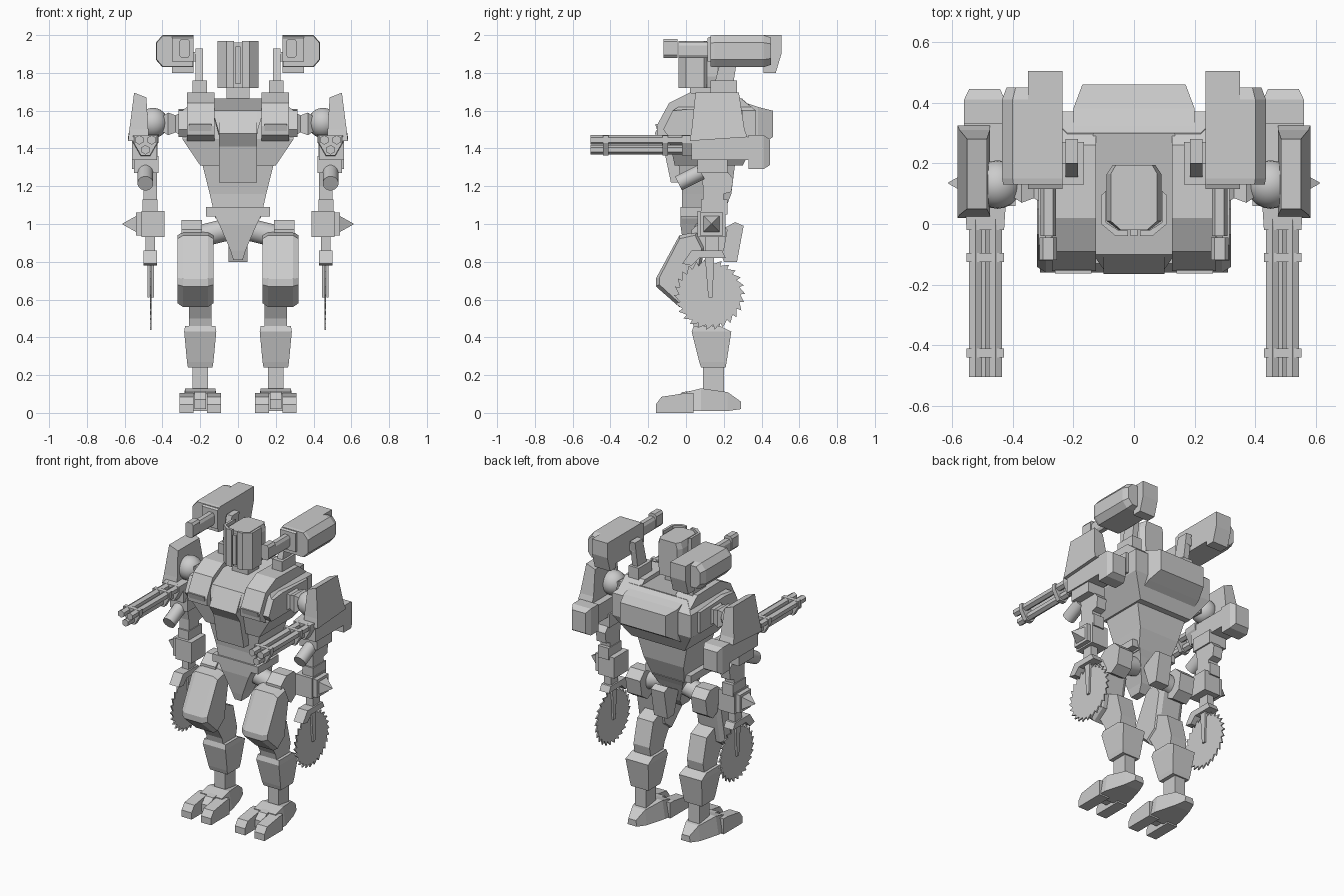
import bpy, bmesh, math
from mathutils import Vector

grey = bpy.data.materials.new("light_grey")
grey.diffuse_color = (0.6, 0.6, 0.6, 1)


def finish(name, bm, pair):
    bmesh.ops.recalc_face_normals(bm, faces=bm.faces)
    me = bpy.data.meshes.new(name)
    bm.to_mesh(me)
    bm.free()
    me.materials.append(grey)
    ob = bpy.data.objects.new(name, me)
    bpy.context.collection.objects.link(ob)
    if pair:  # left and right copies
        m = ob.modifiers.new("mirror", 'MIRROR')
        m.use_mirror_merge = False
    return ob


def loft(name, rings, pair=False):
    """Skin a list of equal-length point rings and cap both ends."""
    bm = bmesh.new()
    vs = [[bm.verts.new(p) for p in r] for r in rings]
    n = len(vs[0])
    for a, b in zip(vs, vs[1:]):
        for i in range(n):
            j = (i + 1) % n
            bm.faces.new((a[i], a[j], b[j], b[i]))
    bm.faces.new(vs[0])
    bm.faces.new(vs[-1])
    return finish(name, bm, pair)


def stack(name, secs, pair=False):
    """Rectangular sections (z, x0, x1, y0, y1) from bottom to top."""
    return loft(name, [[(a, c, z), (b, c, z), (b, d, z), (a, d, z)]
                       for z, a, b, c, d in secs], pair)


def box(name, x0, x1, y0, y1, z0, z1, pair=False):
    return stack(name, [(z0, x0, x1, y0, y1), (z1, x0, x1, y0, y1)], pair)


def side(name, prof, x0, x1, pair=False, bevel=0):
    """Side profile (y, z) extruded across x, optionally with inset edge rings."""
    if not bevel:
        return loft(name, [[(x, y, z) for y, z in prof] for x in (x0, x1)], pair)
    cy = sum(p[0] for p in prof) / len(prof)
    cz = sum(p[1] for p in prof) / len(prof)
    small = [(cy + (y - cy) * 0.86, cz + (z - cz) * 0.9) for y, z in prof]
    return loft(name, [[(x, y, z) for y, z in p] for x, p in
                       ((x0, small), (x0 + bevel, prof), (x1 - bevel, prof), (x1, small))], pair)


def front(name, prof, secs, pair=False):
    """Front profile (x, z) skinned along y; secs = (y, scale about its centre)."""
    cx = (min(p[0] for p in prof) + max(p[0] for p in prof)) / 2
    cz = (min(p[1] for p in prof) + max(p[1] for p in prof)) / 2
    return loft(name, [[(cx + (x - cx) * s, y, cz + (z - cz) * s) for x, z in prof]
                       for y, s in secs], pair)


def rod(name, p0, p1, r0, r1, n, pair=False, smooth=False):
    p0, p1 = Vector(p0), Vector(p1)
    q = (p1 - p0).to_track_quat('Z', 'Y')
    ob = loft(name, [[p + q @ Vector((r * math.cos(t), r * math.sin(t), 0))
                      for t in [2 * math.pi * (i + .5) / n for i in range(n)]]
                     for p, r in ((p0, r0), (p1, r1))], pair)
    if smooth:
        for f in ob.data.polygons:
            f.use_smooth = len(f.vertices) == 4
    return ob


# feet
for k, x in enumerate((0.09, 0.235)):
    side(f"toe_{k}", [(-.16, 0), (-.16, .045), (-.13, .085), (0, .105), (.04, .105), (.04, 0)],
         x, x + .075, True)
side("toe_centre", [(-.06, .02), (-.06, .07), (-.02, .11), (.06, .12), (.06, .02)], .17, .23, True)
loft("foot", [[(.2 - w, y, a), (.2 + w, y, a), (.2 + w * .8, y, b), (.2 - w * .8, y, b)]
              for y, w, a, b in ((0, .1, .01, .11), (.08, .1, .01, .13), (.22, .06, .01, .11),
                                 (.29, .035, .02, .06))], True)
# lower legs
box("ankle", .16, .24, .09, .2, .1, .3, True)
stack("shin", [(.24, .135, .265, .08, .21), (.27, .13, .27, .07, .215),
               (.43, .115, .285, .03, .24), (.46, .12, .28, .04, .18)], True)
side("knee_link", [(-.03, .6), (.06, .72), (.15, .68), (.19, .52), (.17, .42), (.05, .42), (.03, .5)],
     .14, .26, True)
# thighs
side("thigh", [(-.035, .56), (-.16, .67), (-.16, .71), (-.035, .94), (.06, .96), (.1, .88), (.05, .62)],
     .13, .32, True, .03)
side("hip_block", [(.03, .88), (.03, .97), (.09, 1.02), (.17, 1.02), (.22, .97), (.2, .86), (.14, .82)],
     .19, .3, True)
rod("hip_axle", (.02, .1, .98), (.22, .1, .93), .06, .06, 16, True, True)
# pelvis and waist
stack("pelvis", [(.81, -.025, .025, 0, .08), (.86, -.04, .04, -.01, .12),
                 (1.0, -.1, .1, -.03, .18), (1.04, -.12, .12, -.03, .2)])
side("tail_plate", [(.15, .95), (.26, 1.01), (.305, .99), (.27, .8), (.2, .8)], -.05, .05)
box("waist_belt", -.17, .17, -.03, .19, 1.04, 1.09)
stack("abdomen", [(1.03, -.12, .12, -.02, .19), (1.16, -.15, .15, -.02, .24),
                  (1.32, -.19, .19, -.04, .26)])
# torso
stack("torso", [(1.31, -.2, .2, -.06, .3), (1.45, -.295, .295, -.09, .37),
                (1.6, -.295, .295, -.07, .37), (1.66, -.22, .22, .02, .3)])
side("chest_keel", [(-.1, 1.6), (-.165, 1.48), (-.12, 1.41), (-.08, 1.22), (.05, 1.22), (.05, 1.6)],
     -.1, .1)
loft("chest_top", [[(-a, -.1, 1.6), (a, -.1, 1.6), (b, .02, 1.665), (b, .3, 1.665), (-b, .3, 1.665),
                    (-b, .02, 1.665)] if z else
                   [(-a, -.15, 1.48), (a, -.15, 1.48), (a, 0, 1.45), (a, .3, 1.45), (-a, .3, 1.45),
                    (-a, 0, 1.45)] for z, a, b in ((0, .1, .1), (1, .135, .135))])
loft("backpack", [[(-w, y, a), (w, y, a), (w, y, b), (-w, y, b)]
                  for y, w, a, b in ((.26, .2, 1.34, 1.66), (.38, .2, 1.41, 1.62), (.46, .17, 1.46, 1.6))])
side("chest_pod", [(.02, 1.695), (-.09, 1.64), (-.155, 1.52), (-.15, 1.47), (-.09, 1.44),
                   (.1, 1.42), (.34, 1.46), (.37, 1.6), (.26, 1.69)], .125, .27, True)
side("chest_pod_flank", [(.03, 1.61), (-.07, 1.6), (-.12, 1.5), (-.09, 1.46), (.3, 1.46), (.3, 1.6)],
     .26, .315, True)
side("pod_vent", [(-.153, 1.53), (-.163, 1.53), (-.15, 1.485), (-.14, 1.485)], .14, .26, True)
# neck and head
box("neck", -.06, .06, .02, .14, 1.64, 1.74)
loft("head", [[(x * s, y, z) for x, y in ((-.05, -.02), (.05, -.02), (.09, .01), (.09, .165), (.07, .195),
                                          (-.07, .195), (-.09, .165), (-.09, .01))]
              for z, s in ((1.72, .85), (1.78, 1), (1.92, 1), (1.96, .85))])
loft("visor", [[(x, y, z) for x, y in ((.02, -.04), (.06, -.04), (.108, 0), (.108, .095), (.092, .11),
                                       (.092, .005), (.05, -.022), (.02, -.022))]
               for z in (1.72, 1.97)], True)
box("face_rib", -.012, .012, -.04, 0, 1.74, 1.94)
# shoulder launchers
box("launcher_base", .165, .24, .13, .27, 1.68, 1.76, True)
side("launcher_strut", [(.15, 1.74), (.25, 1.74), (.28, 1.93), (.2, 1.93)], .185, .225, True)
box("launcher_pin", .2, .26, .2, .27, 1.86, 1.91, True)
front("launcher_body", [(.235, 1.83), (.4, 1.83), (.435, 1.87), (.435, 1.96), (.4, 2), (.235, 2)],
      ((.13, .96), (.15, 1), (.41, 1), (.45, .85)), True)
side("launcher_rear", [(.115, 1.86), (.115, 1.985), (.15, 2), (.505, 2), (.505, 1.9), (.475, 1.8),
                       (.41, 1.8), (.41, 1.86)], .235, .35, True)
front("launcher_barrel", [(.265, 1.87), (.3, 1.87), (.312, 1.89), (.312, 1.95), (.3, 1.97), (.265, 1.97),
                          (.253, 1.95), (.253, 1.89)], ((-.04, .85), (.14, .85)), True)
front("launcher_muzzle", [(.265, 1.88), (.3, 1.88), (.312, 1.895), (.312, 1.965), (.3, 1.98),
                          (.265, 1.98), (.253, 1.965), (.253, 1.895)],
      ((-.118, 1), (-.045, 1)), True)
# shoulders
loft("shoulder_joint", [[(x, .13 + r * a, 1.53 + r * b) for a, b in
                         ((-1, -1), (1, -1), (1, 1), (-1, 1))]
                        for x, r in ((.28, .075), (.33, .045), (.37, .06), (.4, .04), (.46, .04))], True)
bm = bmesh.new()
bmesh.ops.create_uvsphere(bm, u_segments=20, v_segments=12, radius=.08)
for v in bm.verts:
    v.co += Vector((.45, .13, 1.535))
for f in bm.faces:
    f.smooth = True
finish("shoulder_ball", bm, True)
loft("shoulder_armour", [[(.475, .02, 1.44), (.582, .02, 1.44), (.582, .325, 1.46), (.475, .325, 1.46)],
                         [(.475, .03, 1.5), (.575, .03, 1.5), (.575, .31, 1.5), (.475, .31, 1.5)],
                         [(.485, .05, 1.67), (.55, .05, 1.695), (.55, .28, 1.695), (.485, .28, 1.67)]], True)
# upper arms
box("arm_box", .43, .56, .03, .34, 1.34, 1.46, True)
front("arm_rear_box", [(.425, 1.29), (.56, 1.29), (.56, 1.47), (.425, 1.47)],
      ((.33, 1), (.41, 1), (.445, .75)), True)
# rotary guns
tri = [(.425, 1.47), (.425, 1.43), (.465, 1.36), (.515, 1.36), (.555, 1.43), (.555, 1.47)]
front("gun_housing", tri, ((-.02, .95), (.08, 1.05)), True)
for k, (y0, y1) in enumerate(((-.44, -.41), (-.125, -.095))):
    front(f"gun_collar_{k}", tri, ((y0, .95), (y1, .95)), True)
for k, (x, z) in enumerate(((.457, 1.445), (.523, 1.445), (.49, 1.393))):
    rod(f"gun_barrel_{k}", (x, -.505, z), (x, .02, z), .025, .025, 6, True)
# forearms
rod("arm_lamp", (.49, -.04, 1.215), (.49, .08, 1.275), .042, .042, 16, True, True)
box("elbow", .42, .55, .06, .22, 1.27, 1.36, True)
side("forearm", [(.07, 1.3), (.2, 1.3), (.25, 1.24), (.24, 1.17), (.2, 1.16), (.19, 1.04), (.09, 1.04),
                 (.09, 1.2)], .43, .5, True)
box("forearm_block", .39, .51, .06, .21, .93, 1.07, True)
box("forearm_guard", .425, .505, .08, .22, 1.05, 1.13, True)
loft("elbow_spike", [[(x, .135 + r * a, 1.0 + r * b) for a, b in ((-1, -1), (1, -1), (1, 1), (-1, 1))]
                     for x, r in ((.5, .06), (.54, .06), (.54, .042), (.612, .002))], True)
# saw hands
box("wrist", .44, .49, .1, .175, .84, .94, True)
loft("saw_holder", [[(.465 + w * s, y, z) for y, z in
                     ((-.02, .79), (.03, .86), (.19, .86), (.21, .82), (.07, .82), (.03, .78))]
                    for s, w in ((-1, .035), (1, .035))], True)
for k, x in enumerate((.445, .468)):
    side(f"saw_fork_{k}", [(.1, .83), (.15, .83), (.14, .61), (.118, .61)], x, x + .012, True)
teeth = []
for i in range(26):
    t = 2 * math.pi * i / 26
    for dt, r in ((0, .162), (.02, .188)):
        teeth.append((.125 + r * math.cos(t + dt), .627 + r * math.sin(t + dt)))
side("saw_blade", teeth, .458, .467, True)
